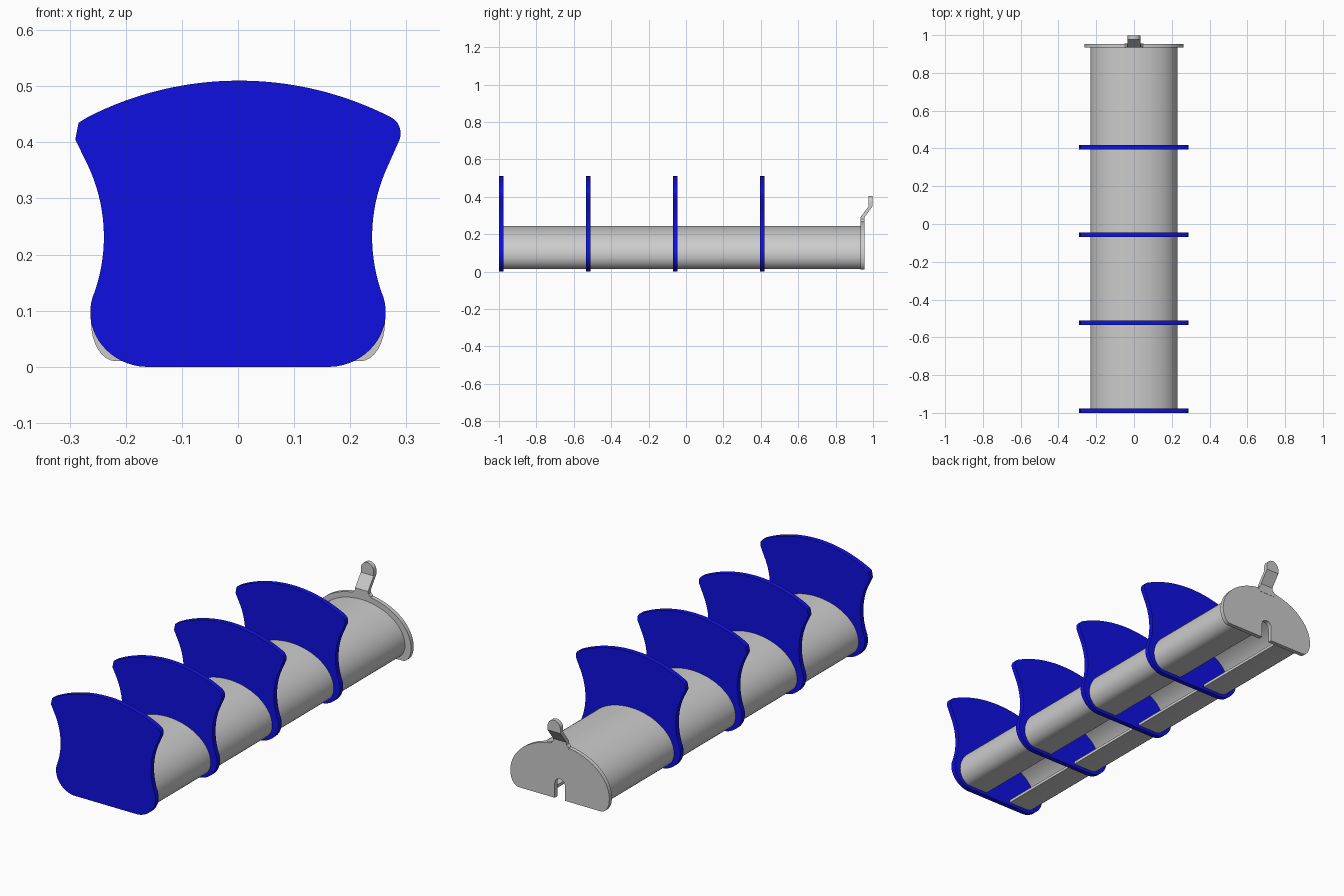
import bpy, bmesh, math
from mathutils import Vector

if "Cube" in bpy.data.objects:
    bpy.data.objects.remove(bpy.data.objects["Cube"])

blue = bpy.data.materials.new("blue")
blue.diffuse_color = (0.005, 0.005, 0.75, 1)
blue.use_nodes = True
blue.node_tree.nodes["Principled BSDF"].inputs["Base Color"].default_value = blue.diffuse_color


def arc(a, b, c, n=12):
    """Points of the circle arc from a through b to c."""
    (ax, ay), (bx, by), (cx, cy) = a, b, c
    d = 2 * (ax * (by - cy) + bx * (cy - ay) + cx * (ay - by))
    sa, sb, sc = ax * ax + ay * ay, bx * bx + by * by, cx * cx + cy * cy
    ux = (sa * (by - cy) + sb * (cy - ay) + sc * (ay - by)) / d
    uy = (sa * (cx - bx) + sb * (ax - cx) + sc * (bx - ax)) / d
    r = math.hypot(ax - ux, ay - uy)
    t0 = math.atan2(ay - uy, ax - ux)
    sweep = math.atan2(cy - uy, cx - ux) - t0
    sweep = sweep % (2 * math.pi) if d > 0 else -((-sweep) % (2 * math.pi))
    return [(ux + r * math.cos(t0 + sweep * i / n),
             uy + r * math.sin(t0 + sweep * i / n)) for i in range(n + 1)]


def ellipse(cx, cz, rx, rz, a0, a1, n):
    angles = [math.radians(a0 + (a1 - a0) * i / n) for i in range(n + 1)]
    return [(cx + rx * math.cos(a), cz + rz * math.sin(a)) for a in angles]


def mirrored(pts):
    return [(-x, z) for x, z in reversed(pts)]


def finish(name, bm, mat=None):
    bmesh.ops.remove_doubles(bm, verts=bm.verts, dist=1e-5)
    bmesh.ops.recalc_face_normals(bm, faces=bm.faces)
    me = bpy.data.meshes.new(name)
    bm.to_mesh(me)
    bm.free()
    ob = bpy.data.objects.new(name, me)
    bpy.context.collection.objects.link(ob)
    if mat:
        me.materials.append(mat)
    bpy.ops.object.select_all(action='DESELECT')
    ob.select_set(True)
    bpy.context.view_layer.objects.active = ob
    bpy.ops.object.shade_smooth_by_angle(angle=math.radians(30))
    return ob


def prism(name, pts, y0, y1, mat=None):
    """Extrude an xz outline from y0 to y1."""
    clean = [p for i, p in enumerate(pts) if math.dist(p, pts[i - 1]) > 1e-5]
    bm = bmesh.new()
    face = bm.faces.new([bm.verts.new((x, y0, z)) for x, z in clean])
    new = bmesh.ops.extrude_face_region(bm, geom=[face])["geom"]
    bmesh.ops.translate(bm, vec=Vector((0, y1 - y0, 0)),
                        verts=[v for v in new if isinstance(v, bmesh.types.BMVert)])
    return finish(name, bm, mat)


# blue divider plates: waisted sides, domed top, one clipped top corner
side = (arc((0.165, 0), (0.212, 0.013), (0.242, 0.038), 8)
        + arc((0.242, 0.038), (0.263, 0.09), (0.255, 0.135), 10)
        + arc((0.255, 0.135), (0.239, 0.23), (0.268, 0.36), 16))
right_corner = arc((0.288, 0.405), (0.289, 0.424), (0.272, 0.445), 6)
left_corner = [(-0.268, 0.445), (-0.284, 0.435), (-0.29, 0.405)]
top = arc((0.272, 0.445), (0, 0.51), (-0.268, 0.445), 32)
outline = side + right_corner + top + left_corner + mirrored(side)
for i in range(4):
    y = -1 + 0.465 * i
    prism(f"divider_plate_{i + 1}", outline, y, y + 0.024, blue)

# trough shell, open along the underside
def shell_half(t):
    rx, rz = 0.23 - t, 0.16 - t
    corner = ellipse(0.17, 0.085, 0.06 - t, 0.07 - t, -90, 0, 8)
    return [(0.07, 0.015 + t)] + corner + ellipse(0, 0.085, rx, rz, 0, 90, 20)

outer, inner = shell_half(0), shell_half(0.014)
loop = outer + mirrored(outer) + mirrored(inner)[::-1] + inner[::-1]
prism("trough_shell", loop, -0.98, 0.938)

# end plate with round-topped slot
half = ([(0.027, 0.01)]
        + ellipse(0.218, 0.08, 0.044, 0.07, -90, 0, 8)
        + ellipse(0, 0.08, 0.262, 0.19, 0, 90, 24))
slot = ellipse(0, 0.08, 0.027, 0.027, 180, 0, 10)
prism("end_plate", half + mirrored(half) + slot, 0.934, 0.954)

# cranked lever tab: rows of (height, half width, front y)
rows = [(0.25, 0.05, 0.934), (0.27, 0.046, 0.934), (0.28, 0.036, 0.934),
        (0.292, 0.034, 0.934), (0.35, 0.034, 0.977)]
rows += [(0.37 + 0.035 * math.sin(a), max(0.034 * math.cos(a), 0.002), 0.977)
         for a in (math.radians(d) for d in range(0, 91, 10))]
bm = bmesh.new()
rings = [[bm.verts.new(p) for p in ((-w, y, z), (w, y, z), (w, y + 0.021, z), (-w, y + 0.021, z))]
         for z, w, y in rows]
for a, b in zip(rings, rings[1:]):
    for k in range(4):
        bm.faces.new((a[k], a[(k + 1) % 4], b[(k + 1) % 4], b[k]))
bm.faces.new(rings[0])
bm.faces.new(rings[-1])
finish("lever_tab", bm)
